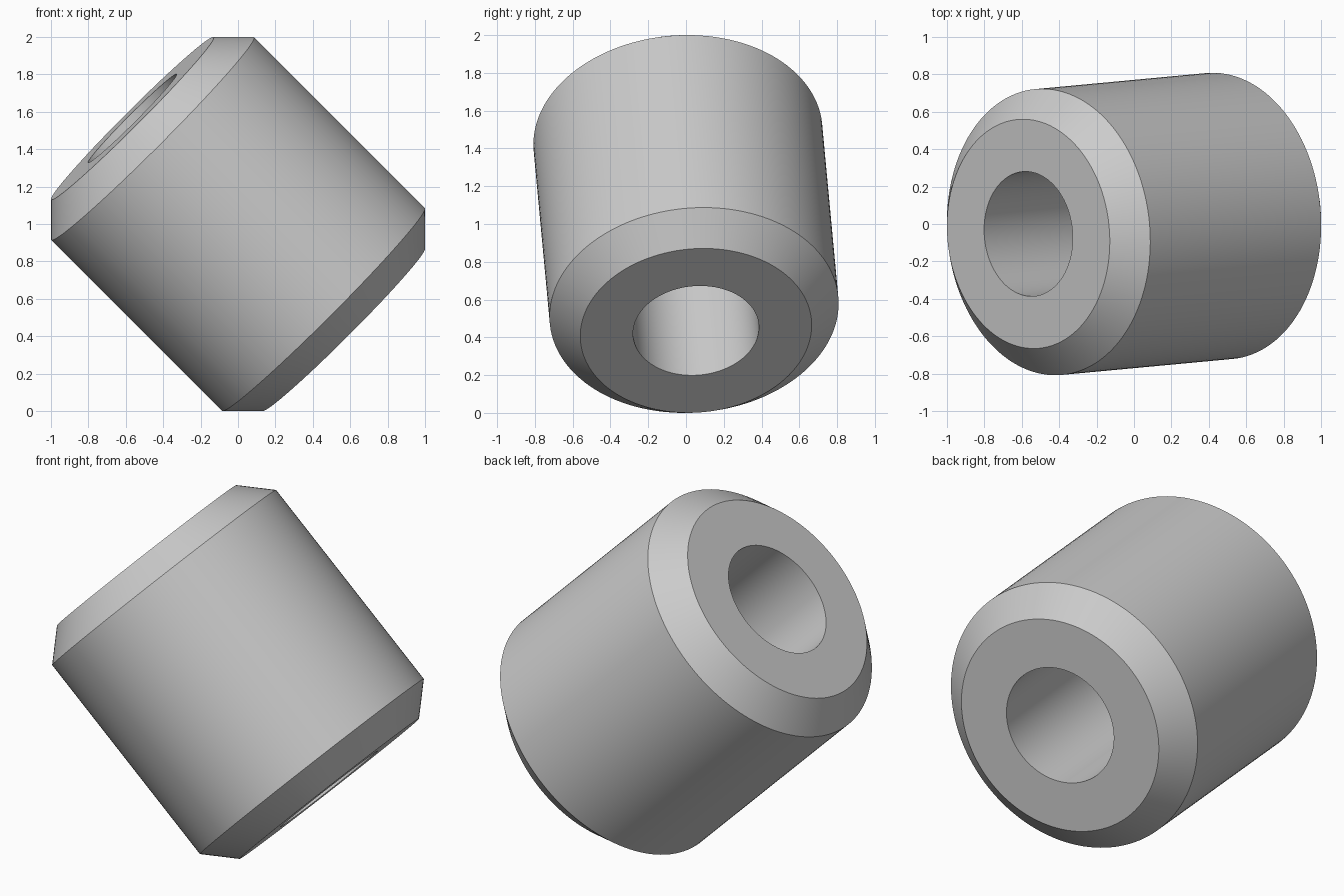
import bpy, bmesh, math
from mathutils import Vector, Matrix

cube = bpy.data.objects.get("Cube")
if cube:
    bpy.data.objects.remove(cube)

SEGMENTS = 128
BORE, FACE, OUTER = 0.334, 0.614, 0.767     # radii
HALF, SHOULDER = 0.80, 0.647                # distances along the axis
AXIS = Vector((-0.7055, -0.066, 0.7055)).normalized()

# Plain grey metal
grey = bpy.data.materials.new("grey_metal")
grey.use_nodes = True
colour = (0.6, 0.6, 0.6, 1)
grey.diffuse_color = colour
grey.node_tree.nodes["Principled BSDF"].inputs["Base Color"].default_value = colour

# Closed profile of the sleeve wall: bore, end faces, chamfers, outer wall
profile = [(BORE, -HALF), (FACE, -HALF), (OUTER, -SHOULDER),
           (OUTER, SHOULDER), (FACE, HALF), (BORE, HALF)]

# Spin the profile round the axis
bm = bmesh.new()
verts = [bm.verts.new((r, 0, z)) for r, z in profile]
edges = [bm.edges.new((v, verts[i - 1])) for i, v in enumerate(verts)]
bmesh.ops.spin(bm, geom=verts + edges, cent=(0, 0, 0), axis=(0, 0, 1),
               angle=math.tau, steps=SEGMENTS, use_merge=True)
bmesh.ops.remove_doubles(bm, verts=bm.verts, dist=0.0001)
bmesh.ops.recalc_face_normals(bm, faces=bm.faces)

# Tilt the sleeve and lift it onto the ground
tilt = AXIS.to_track_quat('Z', 'Y').to_matrix().to_4x4()
bm.transform(Matrix.Translation((0, 0, 1)) @ tilt)

mesh = bpy.data.meshes.new("chamfered_sleeve")
bm.to_mesh(mesh)
bm.free()
mesh.materials.append(grey)
sleeve = bpy.data.objects.new("chamfered_sleeve", mesh)
bpy.context.collection.objects.link(sleeve)

# Smooth walls with crisp chamfer edges
bpy.ops.object.select_all(action='DESELECT')
sleeve.select_set(True)
bpy.context.view_layer.objects.active = sleeve
bpy.ops.object.shade_smooth_by_angle(angle=math.radians(30))
